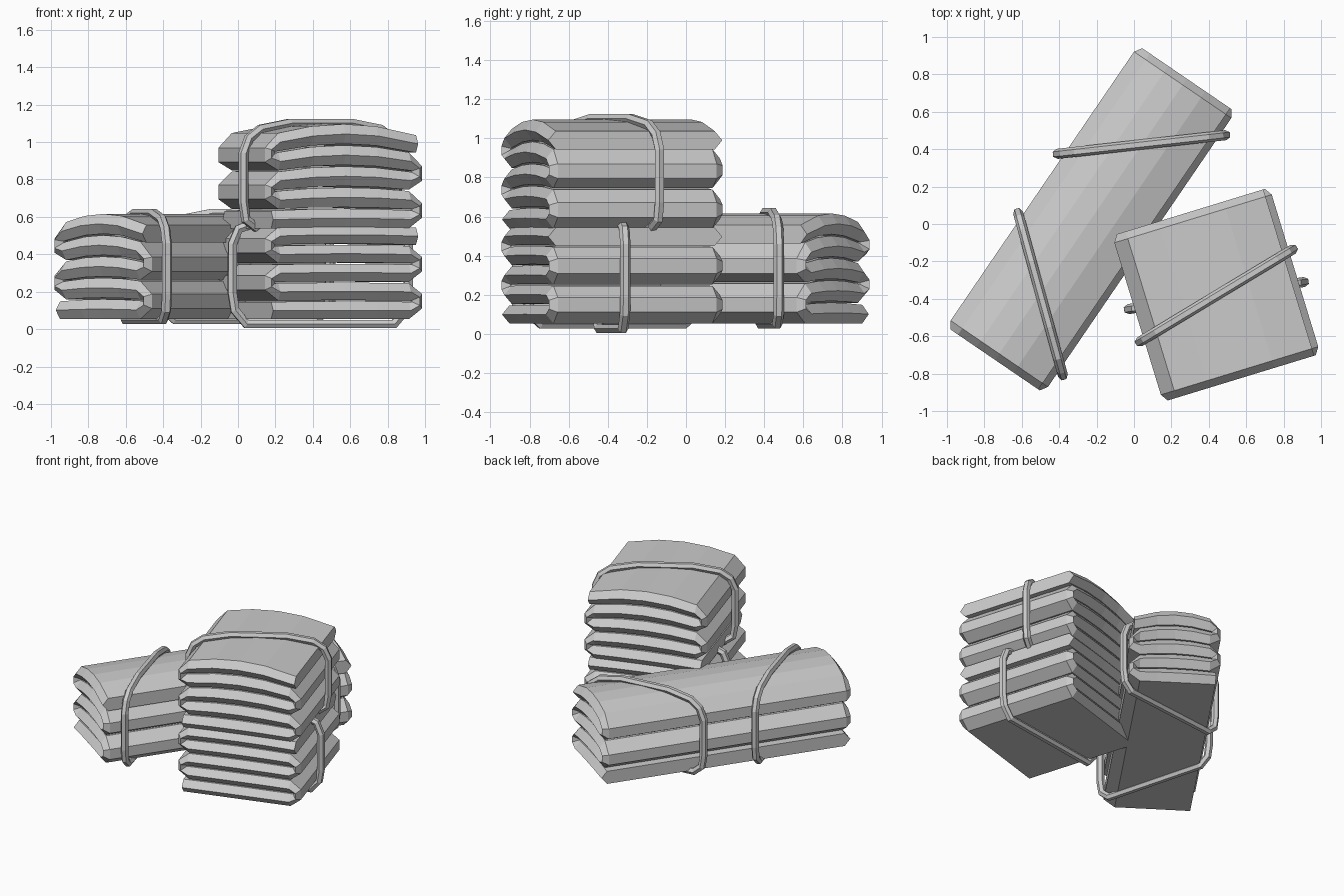
import bpy, bmesh, math
from mathutils import Vector

if "Cube" in bpy.data.objects:
    bpy.data.objects.remove(bpy.data.objects["Cube"])

LAYERS, PITCH, HALF_T, BEND = 5, 0.099, 0.046, 0.075


def arch_z(b, u, z):
    """Raise the middle of the stack, more strongly toward the top."""
    return b["base"] + z + b["arch"] * (z / (LAYERS * PITCH)) * (1 - u * u)


def folded_stack(b):
    """One thick sheet folded back and forth, with ridged cut edges."""
    w, length = b["size"]
    c, st = w / 2 - BEND, []          # stations: (side A, side B, centre)
    for i in range(LAYERS):
        z = PITCH * (i + 0.5)
        d = 1 if i % 2 == 0 else -1   # travel direction of this layer
        for k in range(5):
            x = d * c * (k - 2) / 2
            if (i == 0 and k == 0) or (i == LAYERS - 1 and k == 4):
                x = math.copysign(w / 2 - 0.035, x)   # free ends
            st.append(((x, z + d * HALF_T), (x, z - d * HALF_T), (x, z)))
        if i < LAYERS - 1:            # faceted bend up to the next layer
            zb = z + PITCH / 2
            for s in (-1, 1):
                inner = (d * (c + 0.018), zb + s * 0.004)
                outer = (d * w / 2, zb + s * 0.038)
                mid = (d * (w / 2 - 0.026), zb + s * 0.022)
                st.append((inner, outer, mid) if d > 0 else (outer, inner, mid))
    bm = bmesh.new()
    rows = []
    for station in st:
        row = []
        for j, (x, z) in enumerate(station):
            y = length / 2 - (0.0 if j == 2 else 0.04)
            zz = arch_z(b, 2 * x / w, z)
            row.append([bm.verts.new((x, s * y, zz)) for s in (-1, 1)])
        (a0, a1), (b0, b1), (c0, c1) = row
        rows.append((a0, a1, c1, b1, b0, c0))
    for r, q in zip(rows, rows[1:]):
        for k in range(6):
            n = (k + 1) % 6
            bm.faces.new((r[k], r[n], q[n], q[k]))
    bm.faces.new(rows[0])
    bm.faces.new(rows[-1])
    bmesh.ops.recalc_face_normals(bm, faces=bm.faces)
    me = bpy.data.meshes.new(b["name"])
    bm.to_mesh(me)
    bm.free()
    ob = bpy.data.objects.new(b["name"], me)
    ob.location = (*b["at"], 0)
    ob.rotation_euler.z = math.radians(b["turn"])
    bpy.context.collection.objects.link(ob)


def tie(name, b, p, q, low):
    """Cord loop around a stack, between two plan points."""
    p, q = Vector(p), Vector(q)
    mid, half = (p + q) / 2, (q - p) / 2
    h = LAYERS * PITCH
    side = [(1 - 0.16, low), (1 - 0.03, b["base"] + 0.05),
            (1, b["base"] + 0.14), (1, b["base"] + h - 0.09),
            (0.93, b["base"] + h - 0.01)]
    side += [(u, arch_z(b, u, h) + 0.012) for u in (0.78, 0.4)]
    loop = side + [(-u, z) for u, z in reversed(side)]
    cu = bpy.data.curves.new(name, "CURVE")
    cu.dimensions = "3D"
    cu.bevel_depth, cu.bevel_resolution = 0.027, 1
    sp = cu.splines.new("POLY")
    sp.points.add(len(loop) - 1)
    for pt, (u, z) in zip(sp.points, loop):
        xy = mid + half * u
        pt.co = (xy.x, xy.y, z, 1)
    sp.use_cyclic_u, sp.use_smooth = True, False
    bpy.context.collection.objects.link(bpy.data.objects.new(name, cu))


# Folded cloth stacks
long_b = dict(name="long_folded_cloth", size=(0.63, 1.82), at=(-0.23, 0.025),
              turn=-34.3, base=0.05, arch=0.075)
low_b = dict(name="lower_folded_cloth", size=(0.88, 0.93), at=(0.44, -0.378),
             turn=17, base=0.05, arch=0.01)
top_b = dict(name="upper_folded_cloth", size=(0.88, 0.93), at=(0.44, -0.378),
             turn=17, base=0.535, arch=0.07)
for b in (long_b, low_b, top_b):
    folded_stack(b)

# Cords
tie("long_cloth_front_cord", long_b, (-0.62, 0.06), (-0.38, -0.81), 0.05)
tie("long_cloth_back_cord", long_b, (-0.41, 0.375), (0.49, 0.475), 0.05)
tie("lower_cloth_cord", low_b, (-0.03, -0.455), (0.91, -0.31), 0.027)
tie("upper_cloth_cord", top_b, (0.03, -0.63), (0.85, -0.135), 0.545)
